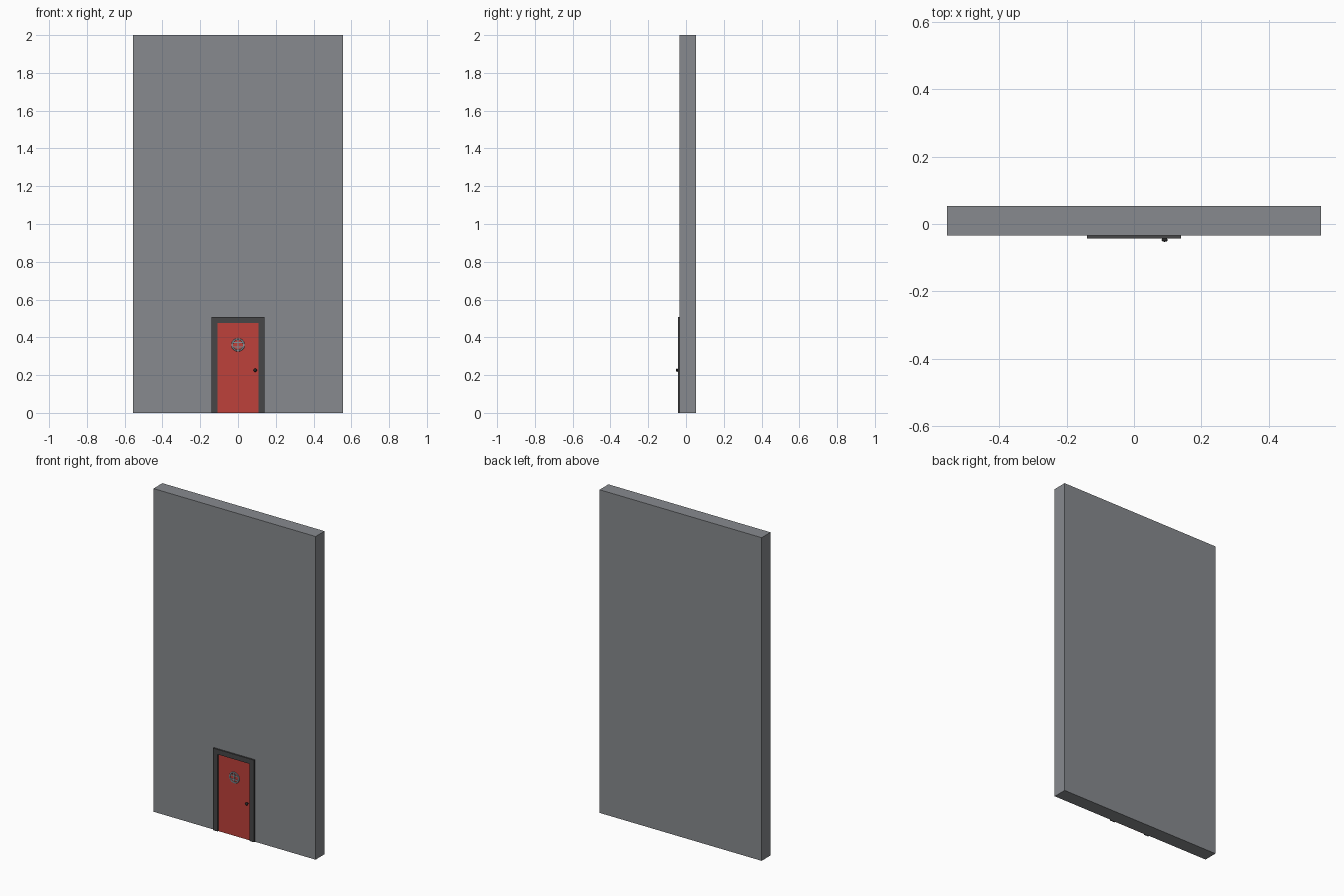
import bpy, math

if "Cube" in bpy.data.objects:
    bpy.data.objects.remove(bpy.data.objects["Cube"])


def material(name, rgb):
    m = bpy.data.materials.new(name)
    m.diffuse_color = (*[(c / 255) ** 2.2 for c in rgb], 1)
    m.use_nodes = True
    m.node_tree.nodes["Principled BSDF"].inputs["Base Color"].default_value = m.diffuse_color
    return m


GREY = material("wall grey", (134, 137, 141))
DARK = material("frame dark grey", (72, 72, 73))
RED = material("door red", (188, 67, 61))
STEEL = material("grille grey", (134, 145, 152))
BLACK = material("knob black", (45, 45, 46))


def finish(name, mat):
    o = bpy.context.object
    o.name = name
    o.data.materials.append(mat)
    return o


def box(name, lo, hi, mat):
    bpy.ops.mesh.primitive_cube_add(size=1, location=[(a + b) / 2 for a, b in zip(lo, hi)])
    o = finish(name, mat)
    o.scale = [b - a for a, b in zip(lo, hi)]
    bpy.ops.object.transform_apply(location=False, rotation=False, scale=True)
    return o


FRONT = -0.034   # front face of the wall
W, H = 0.109, 0.477  # door half width and height

# wall slab and door leaf
box("wall", (-0.555, FRONT, 0), (0.555, 0.053, 2), GREY)
box("door", (-W, FRONT - 0.002, 0), (W, FRONT + 0.004, H), RED)

# door frame as one U-shaped piece
outline = [(-0.14, 0), (-0.14, 0.508), (0.14, 0.508), (0.14, 0), (W, 0), (W, H), (-W, H), (-W, 0)]
n = len(outline)
verts = [(x, y, z) for y in (FRONT - 0.009, FRONT) for x, z in outline]
faces = [(i, (i + 1) % n, (i + 1) % n + n, i + n) for i in range(n)]
for quad in ((0, 1, 6, 7), (1, 2, 5, 6), (2, 3, 4, 5)):
    faces += [quad[::-1], tuple(i + n for i in quad)]
me = bpy.data.meshes.new("door_frame")
me.from_pydata(verts, [], [f[::-1] for f in faces])
frame = bpy.data.objects.new("door_frame", me)
bpy.context.collection.objects.link(frame)
me.materials.append(DARK)
bpy.context.view_layer.objects.active = frame
bpy.ops.object.mode_set(mode='EDIT')
bpy.ops.mesh.select_all(action='SELECT')
bpy.ops.mesh.normals_make_consistent(inside=False)
bpy.ops.object.mode_set(mode='OBJECT')

# round grille: ring with crossing bars
CZ, R = 0.36, 0.034
bpy.ops.mesh.primitive_torus_add(major_radius=R - 0.003, minor_radius=0.0045, major_segments=32,
                                 minor_segments=8, location=(0, FRONT - 0.002, CZ),
                                 rotation=(math.pi / 2, 0, 0))
finish("grille_ring", STEEL).scale.z = 0.6
bpy.ops.object.shade_smooth_by_angle()
for k in (-0.012, 0.012):
    s = math.sqrt((R - 0.003) ** 2 - k * k)
    box("grille_bar_across", (-s, FRONT - 0.004, CZ + k - 0.003), (s, FRONT - 0.001, CZ + k + 0.003), STEEL)
box("grille_bar_upright", (-0.003, FRONT - 0.004, CZ - R + 0.003), (0.003, FRONT - 0.001, CZ + R - 0.003), STEEL)

# knob: stem and round head
bpy.ops.mesh.primitive_cylinder_add(vertices=16, radius=0.005, depth=0.012,
                                    location=(0.091, FRONT - 0.007, 0.226), rotation=(math.pi / 2, 0, 0))
finish("knob_stem", BLACK)
bpy.ops.mesh.primitive_uv_sphere_add(segments=16, ring_count=8, radius=0.009,
                                     location=(0.091, FRONT - 0.013, 0.226), rotation=(math.pi / 2, 0, 0))
finish("knob", BLACK).scale.z = 0.66
bpy.ops.object.shade_smooth_by_angle()
